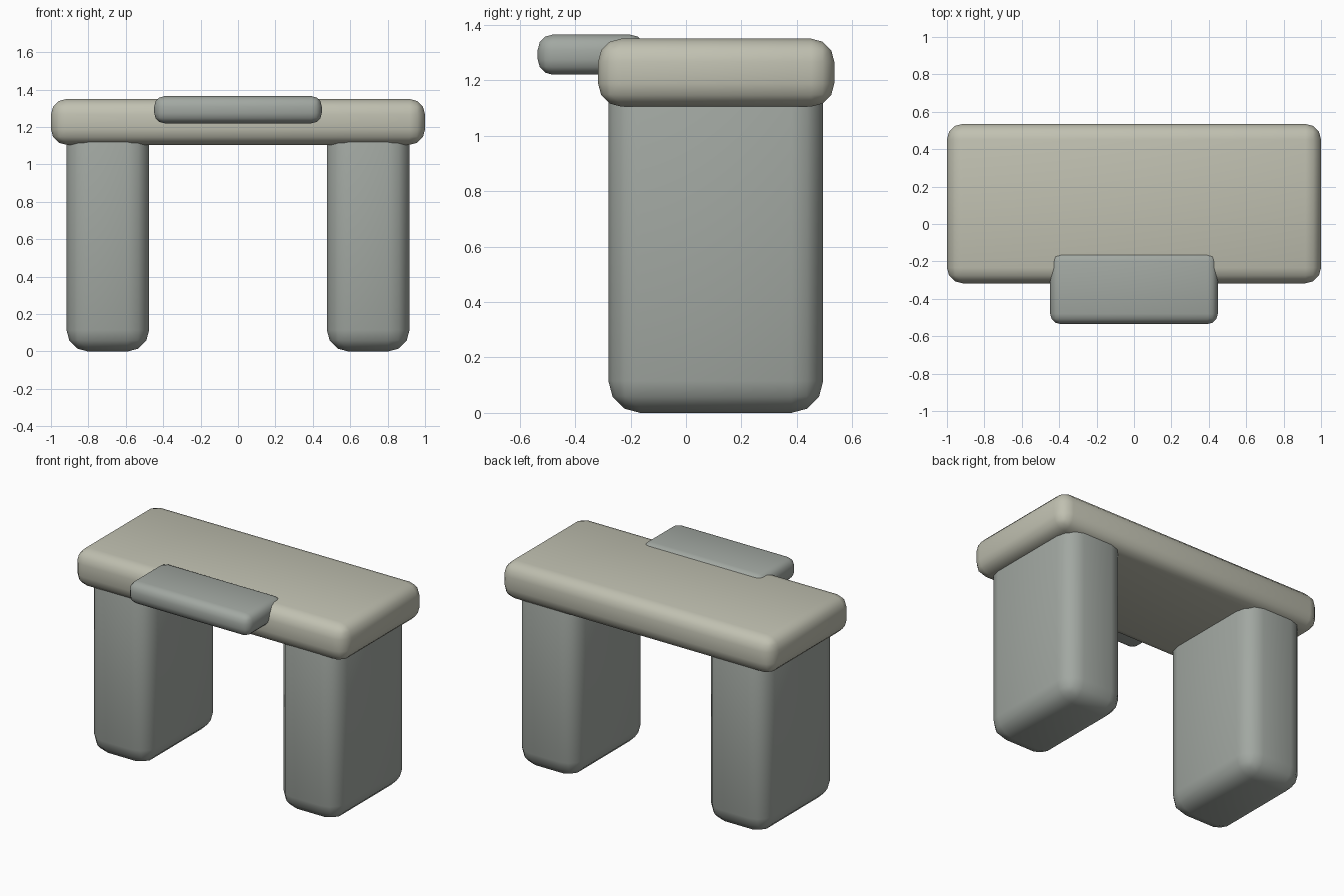
import bpy, bmesh
from math import radians

if "Cube" in bpy.data.objects:
    bpy.data.objects.remove(bpy.data.objects["Cube"])


def material(name, rgb):
    m = bpy.data.materials.new(name)
    m.diffuse_color = (*rgb, 1)
    m.use_nodes = True
    m.node_tree.nodes["Principled BSDF"].inputs["Base Color"].default_value = m.diffuse_color
    return m


def rounded_box(name, lo, hi, radius, mat):
    """Box between two corners with three-step rounded edges."""
    bm = bmesh.new()
    bmesh.ops.create_cube(bm, size=1)
    for v in bm.verts:
        v.co = [(a + b) / 2 + c * (b - a) for a, b, c in zip(lo, hi, v.co)]
    bmesh.ops.bevel(bm, geom=bm.edges[:], offset=radius, segments=3,
                    profile=0.5, affect='EDGES')
    mesh = bpy.data.meshes.new(name)
    bm.to_mesh(mesh)
    bm.free()
    mesh.materials.append(mat)
    ob = bpy.data.objects.new(name, mesh)
    bpy.context.collection.objects.link(ob)
    bpy.ops.object.select_all(action='DESELECT')
    ob.select_set(True)
    bpy.context.view_layer.objects.active = ob
    bpy.ops.object.shade_smooth_by_angle(angle=radians(30))
    return ob


beige = material("beige", (0.53, 0.53, 0.44))
grey = material("grey", (0.36, 0.39, 0.36))

# Thick slab on top
rounded_box("tabletop", (-1, -0.317, 1.105), (1, 0.535, 1.35), 0.083, beige)

# Two block legs, their tops buried in the slab
rounded_box("left_leg", (-0.917, -0.28, 0), (-0.475, 0.495, 1.23), 0.115, grey)
rounded_box("right_leg", (0.475, -0.28, 0), (0.917, 0.495, 1.23), 0.115, grey)

# Shelf overhanging the front edge
rounded_box("front_tray", (-0.448, -0.535, 1.22), (0.448, -0.147, 1.365), 0.055, grey)
